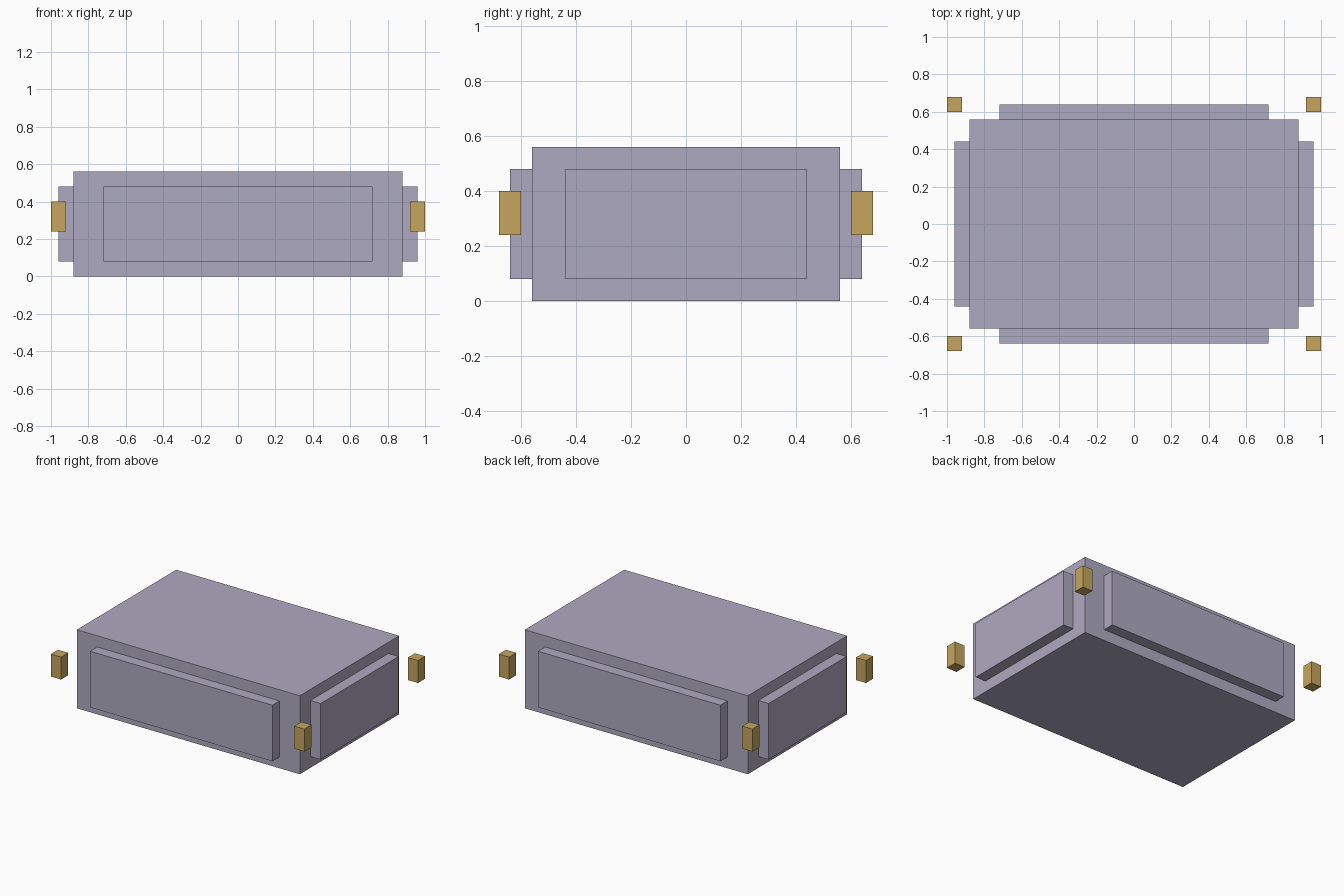
import bpy

if "Cube" in bpy.data.objects:
    bpy.data.objects.remove(bpy.data.objects["Cube"])


def material(name, rgb):
    m = bpy.data.materials.new(name)
    m.diffuse_color = (*rgb, 1.0)
    m.use_nodes = True
    m.node_tree.nodes["Principled BSDF"].inputs["Base Color"].default_value = m.diffuse_color
    return m


lilac = material("lilac_grey", (0.429, 0.402, 0.533))
gold = material("gold", (0.565, 0.381, 0.112))


def box(name, center, size, mat):
    bpy.ops.mesh.primitive_cube_add(size=1, location=center)
    ob = bpy.context.object
    ob.name = name
    ob.scale = size
    bpy.ops.object.transform_apply(location=False, rotation=False, scale=True)
    ob.data.materials.append(mat)
    return ob


# Main block
box("body", (0, 0, 0.28), (1.76, 1.12, 0.56), lilac)

# Raised panels on the four sides
for s, long_side, short_side in ((-1, "front", "left"), (1, "back", "right")):
    box(long_side + "_panel", (0, s * 0.60, 0.28), (1.44, 0.08, 0.40), lilac)
    box(short_side + "_panel", (s * 0.92, 0, 0.28), (0.08, 0.88, 0.40), lilac)

# Free-standing corner blocks
for sx, side in ((-1, "left"), (1, "right")):
    for sy, end in ((-1, "front"), (1, "back")):
        box(f"{end}_{side}_corner_block", (sx * 0.96, sy * 0.64, 0.32),
            (0.08, 0.08, 0.16), gold)
